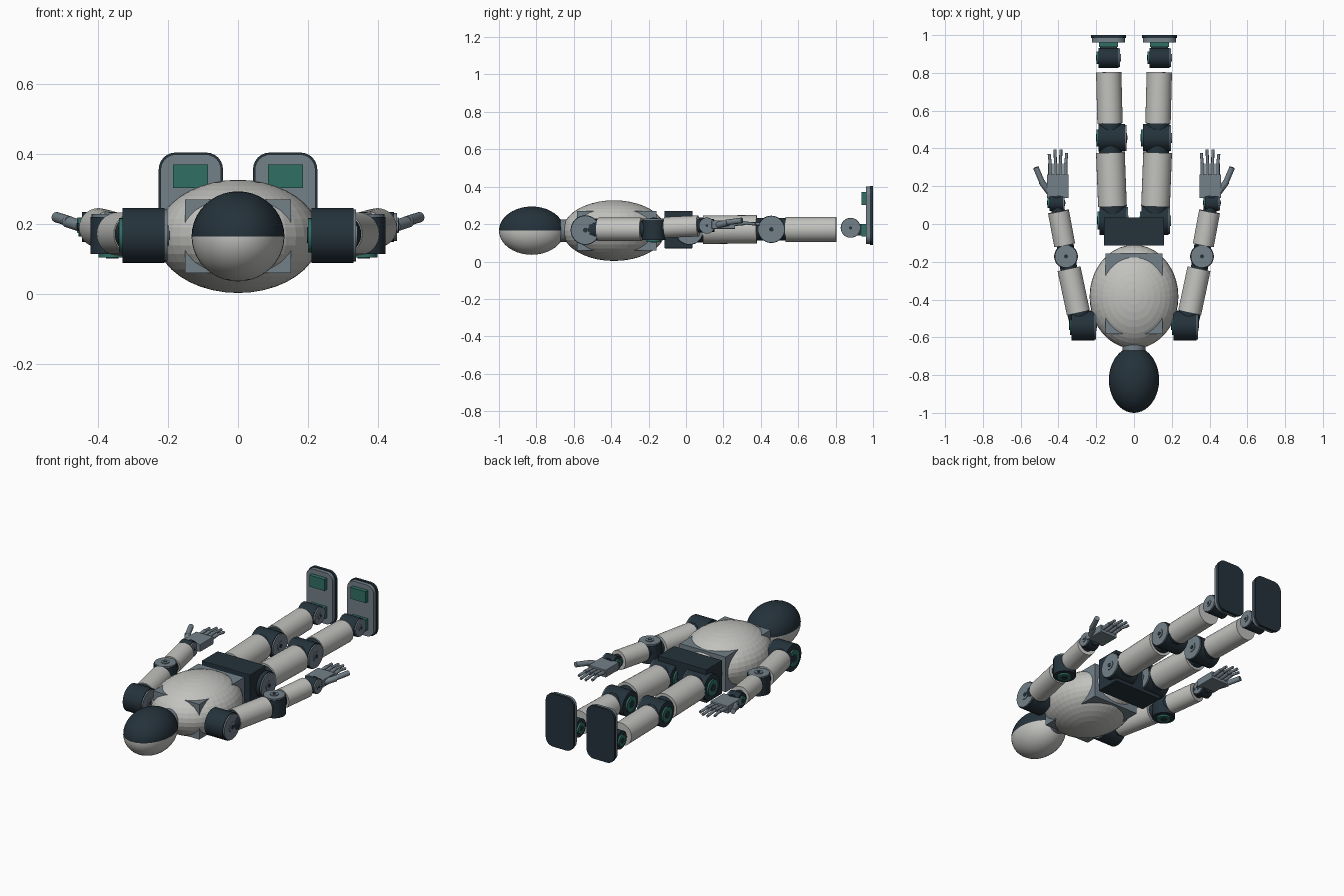
import bpy, bmesh, math
from mathutils import Vector, Matrix

cube = bpy.data.objects.get("Cube")
if cube:
    bpy.data.objects.remove(cube, do_unlink=True)


def material(name, rgb):
    m = bpy.data.materials.new(name)
    m.use_nodes = True
    m.diffuse_color = (*rgb, 1)
    m.node_tree.nodes["Principled BSDF"].inputs["Base Color"].default_value = (*rgb, 1)
    return m


SHELL = material("shell_grey", (0.54, 0.54, 0.52))
DARK = material("dark_navy", (0.018, 0.032, 0.044))
STEEL = material("steel_grey", (0.17, 0.215, 0.25))
GREEN = material("teal_green", (0.03, 0.16, 0.13))


def finish(name, bm, *mats):
    me = bpy.data.meshes.new(name)
    bm.to_mesh(me)
    bm.free()
    for m in mats:
        me.materials.append(m)
    ob = bpy.data.objects.new(name, me)
    bpy.context.collection.objects.link(ob)
    return ob


def smooth(ob):
    bpy.ops.object.select_all(action='DESELECT')
    ob.select_set(True)
    bpy.context.view_layer.objects.active = ob
    bpy.ops.object.shade_smooth_by_angle(angle=math.radians(40))


def ellipsoid(name, loc, radii, *mats):
    bm = bmesh.new()
    bmesh.ops.create_uvsphere(bm, u_segments=40, v_segments=20, radius=1)
    if len(mats) > 1:  # second colour on the upper half
        for f in bm.faces:
            f.material_index = int(f.calc_center_median().z > 0)
    bm.transform(Matrix.Translation(loc) @ Matrix.Diagonal((*radii, 1)))
    return finish(name, bm, *mats)


def box(name, loc, size, mat, bevel=0.0):
    bm = bmesh.new()
    bmesh.ops.create_cube(bm, size=1)
    bm.transform(Matrix.Translation(loc) @ Matrix.Diagonal((*size, 1)))
    ob = finish(name, bm, mat)
    if bevel:
        mod = ob.modifiers.new("bevel", 'BEVEL')
        mod.width, mod.segments = bevel, 2
    return ob


def rod(name, a, b, r, mat, sides=32):
    a, b = Vector(a), Vector(b)
    d = b - a
    bm = bmesh.new()
    bmesh.ops.create_cone(bm, cap_ends=True, segments=sides, radius1=r, radius2=r, depth=d.length)
    bm.transform(Matrix.Translation((a + b) / 2) @ d.to_track_quat('Z', 'Y').to_matrix().to_4x4())
    ob = finish(name, bm, mat)
    smooth(ob)
    return ob


def joint(name, loc, r, width, axis):
    """Dark barrel with a steel cap on the + end and a green cap on the - end."""
    c, ax = Vector(loc), Vector(axis)
    h = ax * width / 2
    rod(name + "_barrel", c - h, c + h, r, DARK)
    rod(name + "_cap", c + h, c + h + ax * 0.008, r * 0.94, STEEL)
    rod(name + "_hub_ring", c + h, c + h + ax * 0.012, r * 0.36, STEEL)
    rod(name + "_hub", c + h, c + h + ax * 0.014, r * 0.16, DARK, 16)
    rod(name + "_green_cap", c - h - ax * 0.01, c - h, r * 0.62, GREEN)
    rod(name + "_green_hub", c - h - ax * 0.013, c - h, r * 0.28, DARK, 16)


def rounded_plate(name, x, z, w, h, y0, y1, r, mat):
    """Plate facing y with rounded corners."""
    bm = bmesh.new()
    pts = []
    for k, (sx, sz) in enumerate([(1, 1), (-1, 1), (-1, -1), (1, -1)]):
        for i in range(7):
            t = math.pi / 2 * (k + i / 6)
            pts.append(bm.verts.new((x + sx * (w / 2 - r) + r * math.cos(t), y0,
                                     z + sz * (h / 2 - r) + r * math.sin(t))))
    face = bm.faces.new(pts)
    new = bmesh.ops.extrude_face_region(bm, geom=[face])["geom"]
    bmesh.ops.translate(bm, vec=(0, y1 - y0, 0),
                        verts=[v for v in new if isinstance(v, bmesh.types.BMVert)])
    bmesh.ops.recalc_face_normals(bm, faces=bm.faces)
    return finish(name, bm, mat)


X, Z = (1, 0, 0), (0, 0, 1)
MID = 0.165

# Head, neck, torso and pelvis
smooth(ellipsoid("head", (0, -0.825, MID), (0.133, 0.175, 0.129), SHELL, DARK))
rod("neck", (0, -0.69, MID), (0, -0.6, MID), 0.06, STEEL)
ellipsoid("torso", (0, -0.385, MID), (0.235, 0.275, 0.162), SHELL)
box("torso_frame", (0, -0.37, MID), (0.304, 0.425, 0.21), STEEL)
box("pelvis", (0, -0.04, 0.17), (0.32, 0.15, 0.2), DARK, 0.004)

for s, side in ((1, "left"), (-1, "right")):
    def P(x, y, z):
        return (s * x, y, z)

    def n(part):
        return side + "_" + part

    # Arm
    joint(n("shoulder"), P(0.27, -0.538, 0.168), 0.079, 0.12, X)
    rod(n("shoulder_socket"), P(0.28, -0.538, 0.17), P(0.3, -0.45, 0.172), 0.058, DARK)
    rod(n("upper_arm"), P(0.295, -0.468, 0.172), P(0.344, -0.237, 0.172), 0.062, SHELL)
    joint(n("elbow"), P(0.36, -0.172, 0.168), 0.063, 0.106, Z)
    rod(n("elbow_socket"), P(0.345, -0.24, 0.172), P(0.366, -0.1, 0.183), 0.045, DARK)
    rod(n("forearm"), P(0.367, -0.112, 0.182), P(0.4, 0.066, 0.19), 0.056, SHELL)
    joint(n("wrist"), P(0.412, 0.112, 0.192), 0.043, 0.07, X)
    rod(n("wrist_socket"), P(0.4, 0.06, 0.19), P(0.41, 0.15, 0.192), 0.035, DARK)

    # Hand
    box(n("palm"), P(0.403, 0.2, 0.197), (0.115, 0.125, 0.045), STEEL, 0.003)
    for i in range(4):
        x = 0.362 + 0.027 * i
        tip = (0.375, 0.395, 0.395, 0.37)[i]
        fx = x + 0.004 * (i - 1.5)
        rod(n(f"finger_{i + 1}_base"), P(x, 0.255, 0.2), P(x, 0.32, 0.206), 0.011, STEEL, 12)
        rod(n(f"finger_{i + 1}_tip"), P(x, 0.315, 0.206), P(fx, tip, 0.2), 0.008, STEEL, 12)
    rod(n("thumb_base"), P(0.45, 0.17, 0.195), P(0.49, 0.225, 0.208), 0.017, STEEL, 16)
    rod(n("thumb_tip"), P(0.482, 0.21, 0.208), P(0.52, 0.3, 0.22), 0.015, STEEL, 16)

    # Leg
    joint(n("hip"), P(0.112, 0.018, MID), 0.076, 0.142, X)
    rod(n("hip_socket"), P(0.112, 0.02, MID), P(0.115, 0.11, 0.17), 0.066, DARK)
    rod(n("thigh"), P(0.114, 0.092, 0.17), P(0.125, 0.378, 0.172), 0.076, SHELL)
    joint(n("knee"), P(0.118, 0.456, 0.172), 0.073, 0.14, X)
    rod(n("knee_socket"), P(0.124, 0.37, 0.172), P(0.127, 0.545, 0.172), 0.06, DARK)
    rod(n("shin"), P(0.127, 0.532, 0.171), P(0.134, 0.804, 0.172), 0.067, SHELL)
    joint(n("ankle"), P(0.135, 0.88, 0.18), 0.053, 0.106, X)

    # Foot
    box(n("ankle_mount"), P(0.135, 0.92, 0.17), (0.09, 0.05, 0.06), DARK)
    box(n("ankle_bracket"), P(0.135, 0.953, 0.168), (0.1, 0.032, 0.066), GREEN)
    box(n("toe_pad"), P(0.136, 0.953, 0.337), (0.1, 0.03, 0.068), GREEN)
    rounded_plate(n("foot_plate"), s * 0.135, 0.247, 0.174, 0.306, 0.962, 0.984, 0.045, STEEL)
    rounded_plate(n("sole"), s * 0.135, 0.247, 0.184, 0.316, 0.984, 1.0, 0.048, DARK)
